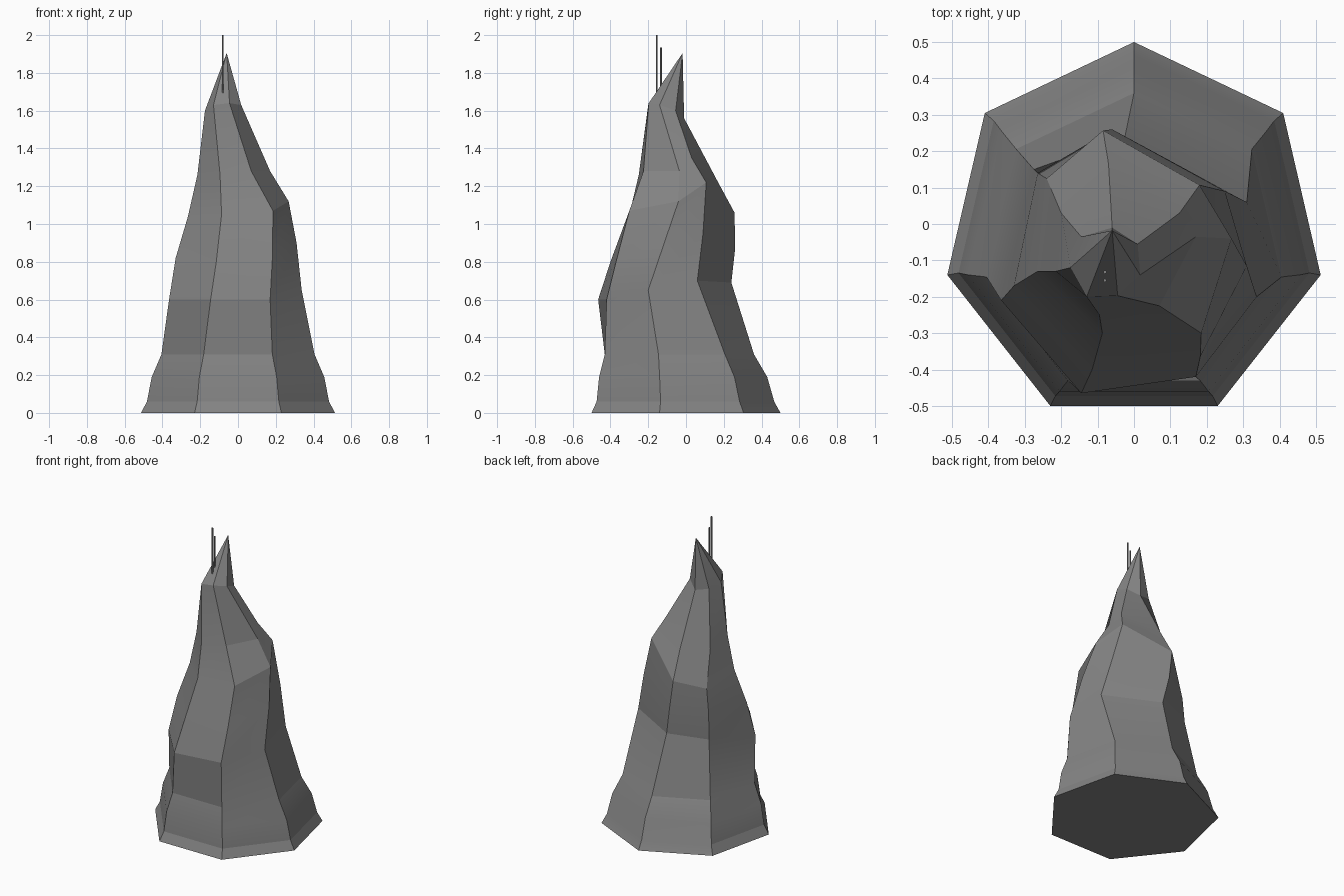
import bpy, bmesh, math

if "Cube" in bpy.data.objects:
    bpy.data.objects.remove(bpy.data.objects["Cube"])

# Seven-sided footprint, counter-clockwise from the left corner
BASE = [(-.513, -.14), (-.23, -.5), (.23, -.5), (.513, -.14), (.41, .305), (0, .5), (-.41, .305)]
# Skirt rings: scale, y shift, height
SKIRT = [(1, 0, 0), (.94, -.003, .06), (.89, -.015, .19), (.79, -.035, .31)]
# Upper part of each ridge, from the same corners
RIDGES = [
    [(-.365, -.21, .6), (-.33, -.17, .82), (-.265, -.13, 1.04), (-.215, -.13, 1.26), (-.175, -.12, 1.6)],
    [(-.145, -.465, .6), (-.115, -.40, .8), (-.087, -.3, 1.05), (-.095, -.25, 1.26), (-.13, -.2, 1.63)],
    [(.17, -.42, .6), (.182, -.365, .82), (.185, -.3, 1.07), (.07, -.225, 1.28), (-.045, -.197, 1.64)],
    [(.337, -.2, .65), (.31, -.115, .9), (.268, -.04, 1.12), (.17, -.035, 1.28), (.017, -.14, 1.63)],
    [(.31, .06, .7), (.25, .09, .95), (.18, .107, 1.22), (.125, .03, 1.35), (.01, -.055, 1.6)],
    [(-.025, .24, .69), (-.06, .26, .87), (-.085, .257, 1.06), (-.07, .165, 1.23), (-.06, -.01, 1.56)],
    [(-.275, .15, .68), (-.265, .14, .85), (-.24, .125, 1.0), (-.2, .03, 1.22), (-.145, -.035, 1.58)],
]
APEX = (-.06, -.018, 1.905)

# Dark stone colour
stone = bpy.data.materials.new("dark_stone")
stone.diffuse_color = (.23, .23, .23, 1)
stone.use_nodes = True
stone.node_tree.nodes["Principled BSDF"].inputs["Base Color"].default_value = stone.diffuse_color

# Rock spire: rings lofted up to a point
bm = bmesh.new()
rings = [[bm.verts.new((x * s, y * s + dy, z)) for x, y in BASE] for s, dy, z in SKIRT]
rings += [[bm.verts.new(r[i]) for r in RIDGES] for i in range(5)]
bm.faces.new(rings[0])
for lo, hi in zip(rings, rings[1:]):
    for i in range(7):
        j = (i + 1) % 7
        bm.faces.new((lo[i], lo[j], hi[j], hi[i]))
tip = bm.verts.new(APEX)
for i in range(7):
    bm.faces.new((rings[-1][i], rings[-1][(i + 1) % 7], tip))
bmesh.ops.recalc_face_normals(bm, faces=bm.faces)
mesh = bpy.data.meshes.new("rock_spire")
bm.to_mesh(mesh)
bm.free()
mesh.materials.append(stone)
spire = bpy.data.objects.new("rock_spire", mesh)
bpy.context.collection.objects.link(spire)
bpy.context.view_layer.objects.active = spire
spire.select_set(True)
bpy.ops.object.shade_smooth_by_angle(angle=math.radians(14))


# Thin masts near the peak
def mast(name, y, z0, z1):
    bpy.ops.mesh.primitive_cylinder_add(vertices=6, radius=.005, depth=z1 - z0,
                                        location=(-.08, y, (z0 + z1) / 2))
    bpy.context.object.name = name
    bpy.context.object.data.materials.append(stone)


mast("tall_mast", -.155, 1.69, 2.0)
mast("short_mast", -.132, 1.69, 1.935)
